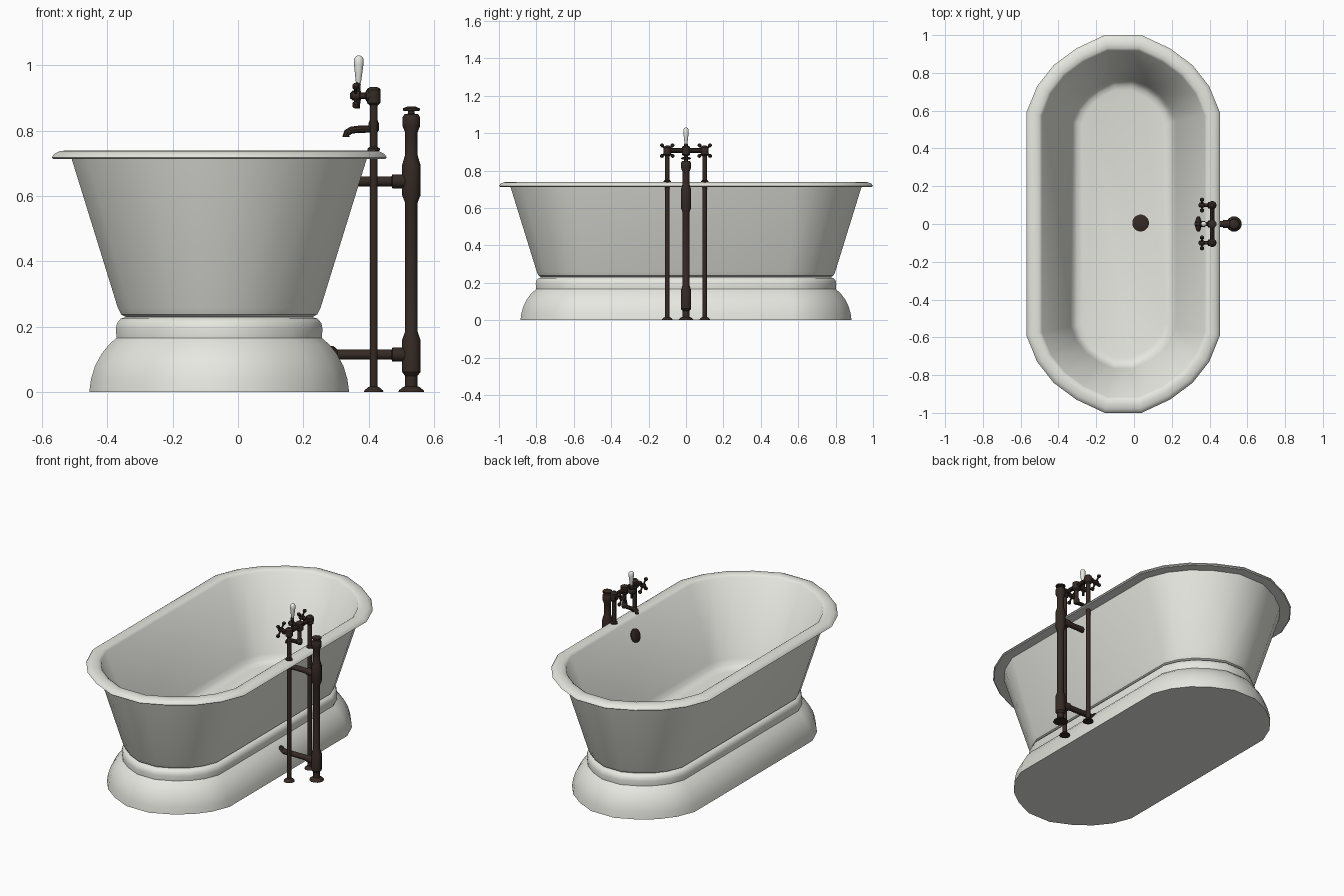
import bpy, bmesh, math
from mathutils import Vector

if "Cube" in bpy.data.objects:
    bpy.data.objects.remove(bpy.data.objects["Cube"])


def material(name, rgb):
    m = bpy.data.materials.new(name)
    m.diffuse_color = (*rgb, 1)
    m.use_nodes = True
    m.node_tree.nodes["Principled BSDF"].inputs["Base Color"].default_value = m.diffuse_color
    return m


ENAMEL = material("enamel", (0.80, 0.80, 0.75))
BRONZE = material("dark_bronze", (0.035, 0.023, 0.018))
PORCELAIN = material("porcelain", (0.80, 0.80, 0.77))


def skin(name, rings, mat, angle=35):
    """Bridge successive point rings, cap both ends."""
    bm = bmesh.new()
    loops = [[bm.verts.new(p) for p in ring] for ring in rings]
    n = len(loops[0])
    for a, b in zip(loops, loops[1:]):
        for i in range(n):
            j = (i + 1) % n
            bm.faces.new((a[i], a[j], b[j], b[i]))
    bm.faces.new(loops[0][::-1])
    bm.faces.new(loops[-1])
    bmesh.ops.recalc_face_normals(bm, faces=bm.faces)
    me = bpy.data.meshes.new(name)
    bm.to_mesh(me)
    bm.free()
    ob = bpy.data.objects.new(name, me)
    bpy.context.collection.objects.link(ob)
    me.materials.append(mat)
    bpy.ops.object.select_all(action='DESELECT')
    ob.select_set(True)
    bpy.context.view_layer.objects.active = ob
    bpy.ops.object.shade_smooth_by_angle(angle=math.radians(angle))
    return ob


# Rounded-end outline shared by tub and pedestal
QUAD = [(1, .2), (.89, .47), (.717, .69), (.483, .863), (.19, 1)]
CX, STRAIGHT = -0.0575, 0.4875


def oval(h, z):
    q1 = [(h * u, STRAIGHT + h * v) for u, v in QUAD]
    half = q1 + [(-x, y) for x, y in reversed(q1)]
    return [(CX + x, y, z) for x, y in half + [(-x, -y) for x, y in half]]


def lathe(name, profile, origin, axis=(0, 0, 1), sides=12, mat=BRONZE):
    """Turn (radius, distance) pairs round an axis."""
    q = Vector((0, 0, 1)).rotation_difference(Vector(axis))
    rings = [[Vector(origin) + q @ Vector((r * math.cos(t), r * math.sin(t), h))
              for t in [2 * math.pi * (i + .5) / sides for i in range(sides)]]
             for r, h in profile]
    return skin(name, rings, mat)


def rod(name, a, b, r, sides=10, mat=BRONZE):
    d = Vector(b) - Vector(a)
    return lathe(name, [(r, 0), (r, d.length)], a, d.normalized(), sides, mat)


# Tub shell: outside wall, rolled rim, inside wall, floor
tub = [(.27, .228), (.285, .23), (.300, .238), (.310, .258), (.451, .713), (.507, .713),
       (.5125, .718), (.505, .729), (.488, .737), (.465, .740), (.443, .738), (.430, .728),
       (.278, .300), (.263, .272), (.245, .258), (.220, .252)]
skin("tub", [oval(h, z) for h, z in tub], ENAMEL)

# Pedestal: flared base and rounded collar
base = [(.3975, 0), (.392, .040), (.380, .080), (.360, .117), (.337, .146), (.314, .166)]
collar = [(.300, .164), (.314, .166), (.316, .195), (.312, .212), (.301, .225), (.285, .230)]
skin("pedestal_base", [oval(h, z) for h, z in base], ENAMEL)
skin("pedestal_collar", [oval(h, z) for h, z in collar], ENAMEL)

# Drain and overflow plate
lathe("drain", [(.045, 0), (.045, .006), (.036, .010)], (.035, .005, .250), sides=16)
lathe("overflow_plate", [(.040, -.008), (.040, .006), (.030, .011)],
      (.343, 0, .645), (-.94, 0, .335), 16)

# Waste standpipe with sleeves and capped knob
X = .53
lathe("waste_standpipe",
      [(.041, 0), (.039, .006), (.026, .016), (.020, .018), (.020, .050), (.029, .062),
       (.029, .160), (.020, .185), (.020, .580), (.029, .602), (.029, .695), (.020, .725),
       (.020, .795), (.028, .815), (.028, .840), (.022, .850), (.010, .852), (.010, .860),
       (.027, .861), (.027, .868), (.012, .874)], (X, 0, 0), sides=12)

# Waste and overflow side pipes
for name, z, x0 in (("waste_pipe", .115, .28), ("overflow_pipe", .645, .345)):
    L = X - x0
    lathe(name, [(.027, 0), (.027, .012), (.016, .024), (.016, L - .060), (.022, L - .058),
                 (.022, L - .020), (.016, L)], (x0, 0, z), (1, 0, 0))

# Supply pipes with valves and cross handles
PX, VZ = .415, .907
for side, y in (("left", -.1), ("right", .1)):
    lathe(side + "_supply_pipe",
          [(.031, 0), (.029, .006), (.018, .015), (.0125, .017), (.0125, .738), (.020, .739),
           (.020, .745), (.0125, .750), (.0125, .878), (.021, .885), (.022, .905),
           (.021, .924), (.010, .934)], (PX, y, 0))
    lathe(side + "_valve_stem",
          [(.018, 0), (.018, .022), (.009, .026), (.009, .042), (.014, .044), (.014, .066),
           (.006, .073)], (PX, y, VZ), (-1, 0, 0))
    for k in range(4):
        t = math.pi / 4 + k * math.pi / 2
        lathe(f"{side}_handle_arm_{k}",
              [(.005, 0), (.005, .030), (.010, .034), (.011, .041), (.009, .047), (.004, .050)],
              (.360, y, VZ), (0, math.cos(t), math.sin(t)), 8)

# Bridge and central diverter
rod("bridge", (PX, -.1, VZ), (PX, .1, VZ), .0125)
lathe("diverter_body", [(.012, -.112), (.017, -.105), (.017, -.085), (.012, -.075),
                        (.012, -.030), (.022, -.022), (.022, .020), (.012, .026)],
      (PX, 0, VZ))
lathe("diverter_stem", [(.018, 0), (.018, .022), (.010, .026), (.010, .038), (.016, .040),
                        (.016, .064), (.008, .072)], (PX, 0, VZ), (-1, 0, 0))
lathe("lever_socket", [(.008, -.040), (.009, .020), (.010, .034), (.007, .040)],
      (.366, 0, VZ), sides=10)
lathe("lever_grip", [(.006, 0), (.009, .012), (.015, .062), (.015, .078), (.010, .086),
                     (.004, .089)], (.368, 0, .941), (.02, 0, 1), 12, PORCELAIN)

# Spout: round section swept along a bent path
path = [(.415, .805, 0), (.365, .804, 0), (.345, .801, 8), (.333, .793, 40), (.330, .781, 90)]
rings = []
for x, z, deg in path:
    a = math.radians(deg)
    d, up = Vector((-math.cos(a), 0, -math.sin(a))), Vector((-math.sin(a), 0, math.cos(a)))
    s = Vector((0, 1, 0))
    rings.append([Vector((x, 0, z)) + .0115 * (math.cos(t) * s + math.sin(t) * up)
                  for t in [i * math.pi / 5 for i in range(10)]])
skin("spout", rings, BRONZE)
